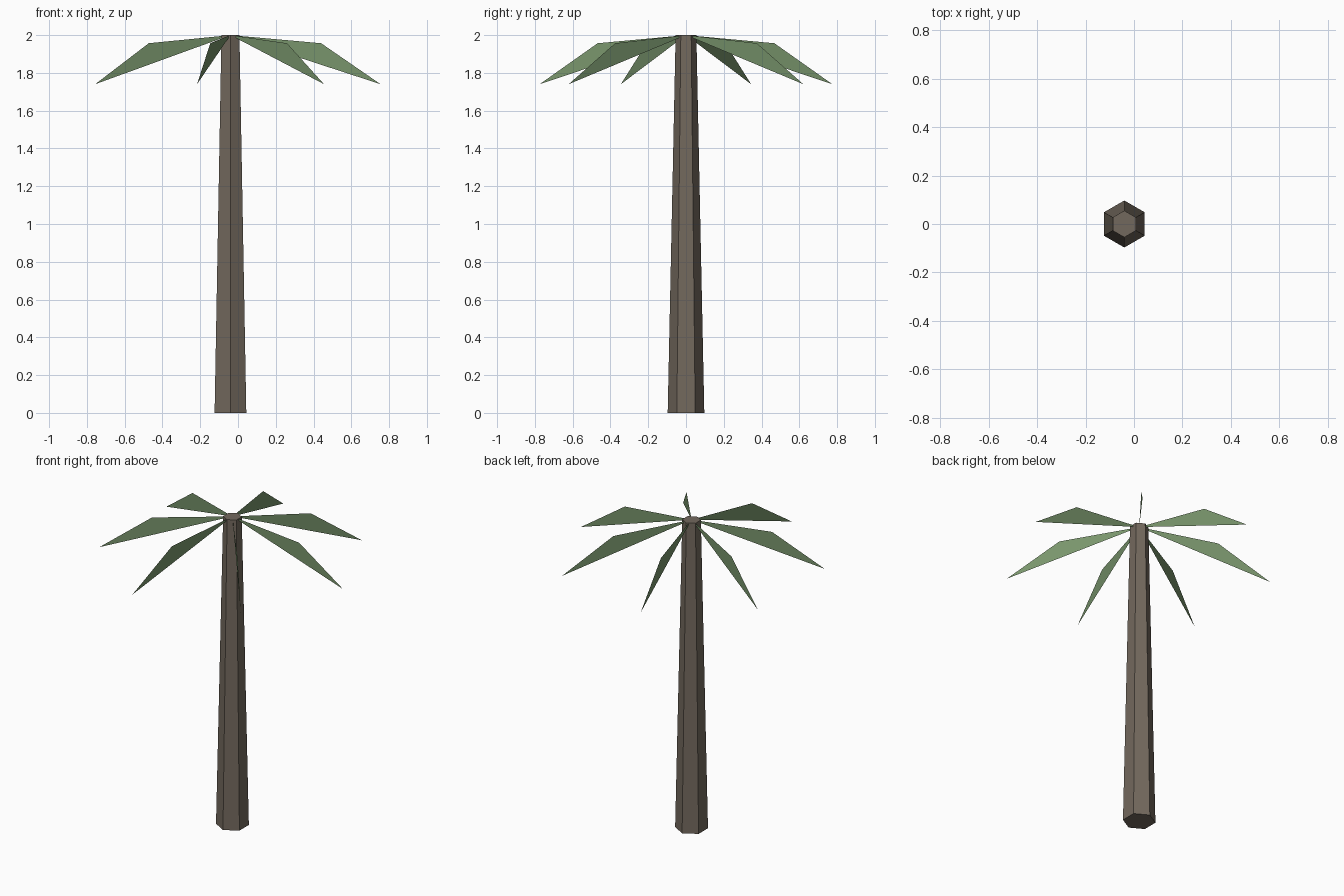
import bpy, math

if "Cube" in bpy.data.objects:
    bpy.data.objects.remove(bpy.data.objects["Cube"])

TRUNK_X = -0.04
FRONDS = 7


def material(name, color):
    mat = bpy.data.materials.new(name)
    mat.diffuse_color = (*color, 1)
    mat.use_nodes = True
    mat.node_tree.nodes["Principled BSDF"].inputs["Base Color"].default_value = mat.diffuse_color
    return mat


bark = material("bark", (0.17, 0.14, 0.11))
leaf = material("leaf", (0.19, 0.30, 0.15))

# Tapered six-sided trunk, corners pointing along y
bpy.ops.mesh.primitive_cone_add(vertices=6, radius1=0.097, radius2=0.055,
                                depth=2, location=(TRUNK_X, 0, 1))
trunk = bpy.context.object
trunk.name = "trunk"
trunk.data.materials.append(bark)

# Flat upright frond blade: root, bend, tip
blade = bpy.data.meshes.new("frond_blade")
blade.from_pydata([(0, 0, 0), (0.48, 0, -0.043), (0.795, 0, -0.26)], [], [(0, 1, 2)])
blade.materials.append(leaf)

# Fronds spread evenly round the trunk top
for i in range(FRONDS):
    frond = bpy.data.objects.new(f"frond_{i + 1}", blade)
    frond.location = (TRUNK_X, 0, 2)
    frond.rotation_euler.z = math.tau * i / FRONDS
    bpy.context.collection.objects.link(frond)
